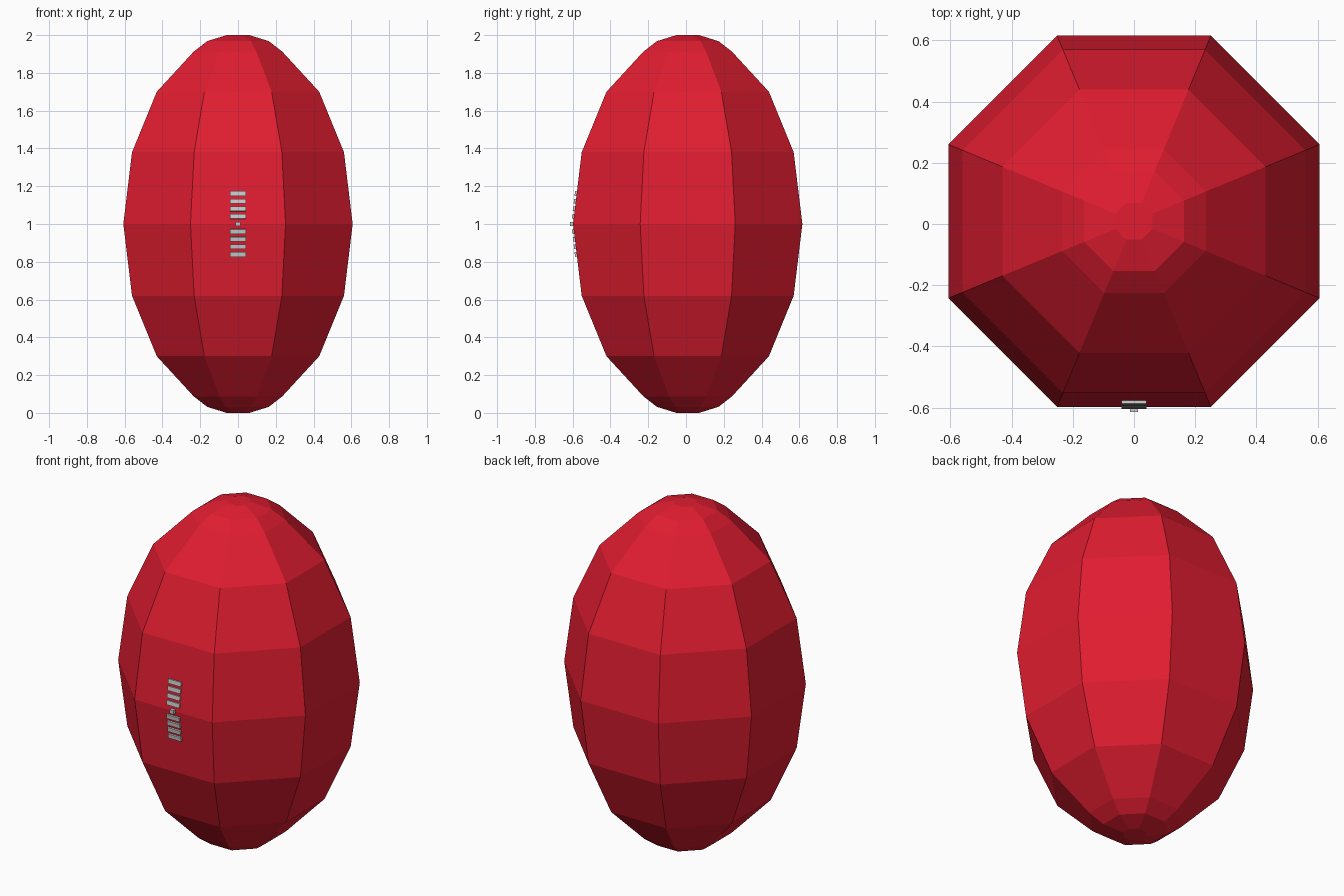
import bpy, bmesh
from math import pi, cos, sin, atan2

if "Cube" in bpy.data.objects:
    bpy.data.objects.remove(bpy.data.objects["Cube"])

SIDES = 8
BODY_Y = 0.009
# Half profile (distance from axis to the flat side, height above the middle)
HALF = [(0.607, 0.0), (0.561, 0.38), (0.43, 0.70), (0.235, 0.912), (0.163, 0.968), (0.06, 1.0)]
PROFILE = [(r, 1 - h) for r, h in reversed(HALF[1:])] + [(r, 1 + h) for r, h in HALF]


def material(name, color):
    m = bpy.data.materials.new(name)
    m.diffuse_color = color
    m.use_nodes = True
    m.node_tree.nodes["Principled BSDF"].inputs["Base Color"].default_value = m.diffuse_color
    return m


def make_object(name, bm, mat):
    bmesh.ops.recalc_face_normals(bm, faces=bm.faces)
    me = bpy.data.meshes.new(name)
    bm.to_mesh(me)
    bm.free()
    ob = bpy.data.objects.new(name, me)
    me.materials.append(mat)
    bpy.context.collection.objects.link(ob)
    return ob


red = material("red_leather", (0.75, 0.012, 0.03, 1))
pale = material("lace_grey", (0.62, 0.65, 0.64, 1))

# Eight-sided ball body, flat sides facing the axes
bm = bmesh.new()
rings = []
for r, z in PROFILE:
    R = r / cos(pi / SIDES)
    angles = [(i + 0.5) * 2 * pi / SIDES for i in range(SIDES)]
    rings.append([bm.verts.new((R * cos(a), BODY_Y + R * sin(a), z)) for a in angles])
for lo, hi in zip(rings, rings[1:]):
    for i in range(SIDES):
        j = (i + 1) % SIDES
        bm.faces.new((lo[i], lo[j], hi[j], hi[i]))
bm.faces.new(rings[0])
bm.faces.new(rings[-1])
make_object("ball_body", bm, red)


def box(name, y, z, size, tilt):
    bm = bmesh.new()
    bmesh.ops.create_cube(bm, size=1)
    bmesh.ops.scale(bm, vec=size, verts=bm.verts)
    ob = make_object(name, bm, pale)
    ob.location = (0, y, z)
    ob.rotation_euler.x = tilt


# Cross laces lying on the front panels, above and below the middle
slope = (HALF[0][0] - HALF[1][0]) / HALF[1][1]
for s in (1, -1):
    for k in range(4):
        d = 0.04 * (k + 1)
        y = BODY_Y - (HALF[0][0] - slope * d)
        box("cross_lace", y - 0.001, 1 + s * d, (0.083, 0.018, 0.025), -s * atan2(slope, 1))

# Small knot at the middle
box("lace_knot", -0.602, 1.0, (0.025, 0.026, 0.022), 0)
